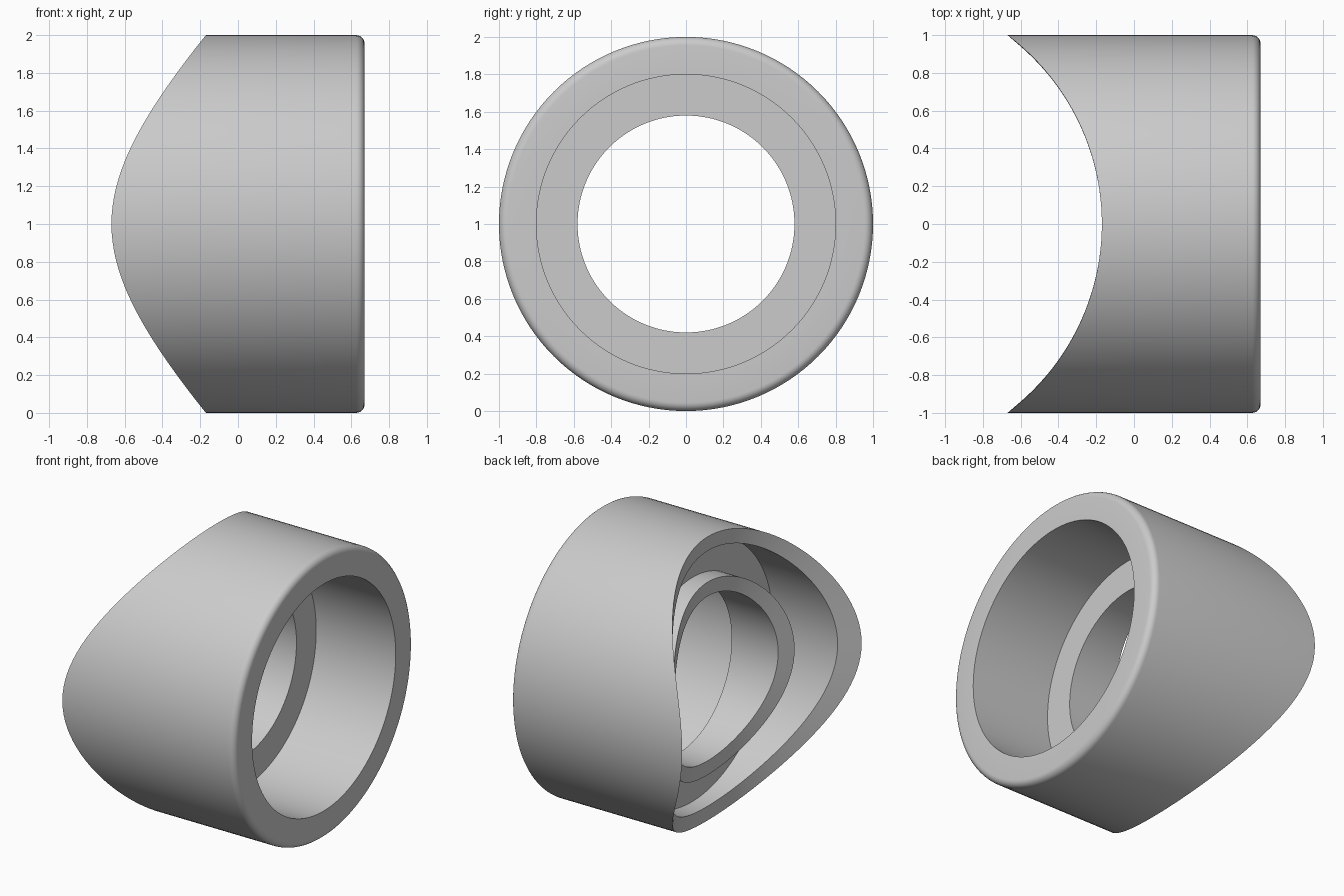
import bpy, bmesh, math

if "Cube" in bpy.data.objects:
    bpy.data.objects.remove(bpy.data.objects["Cube"])

SEG = 128
R_SADDLE = 1.25          # radius of the upright cylinder that cuts the left end
X_SADDLE = -1.42         # its axis position


def saddle_x(y):
    return X_SADDLE + math.sqrt(R_SADDLE ** 2 - y * y)


# closed profile of the turned body: (x, radius); x None = lies on the saddle cut
F = 0.045
profile = [(None, 1.0)]
profile += [(0.67 - F + F * math.sin(a), 1.0 - F + F * math.cos(a))
            for a in (math.radians(d) for d in range(0, 91, 15))]
profile += [
    (0.67, 0.8), (0.05, 0.8),        # rim face and right bore
    (0.05, 0.58), (None, 0.58),      # inner ledge and through hole
    (None, 0.68), (-0.05, 0.68),     # inner collar
    (-0.05, 0.9), (None, 0.9),       # groove floor and groove wall
]

# saddle-cut collar body
bm = bmesh.new()
rings = []
for x, r in profile:
    ring = []
    for i in range(SEG):
        a = 2 * math.pi * i / SEG
        y, z = r * math.cos(a), r * math.sin(a)
        ring.append(bm.verts.new((saddle_x(y) if x is None else x, y, 1 + z)))
    rings.append(ring)
for k, ring in enumerate(rings):
    nxt = rings[(k + 1) % len(rings)]
    for i in range(SEG):
        j = (i + 1) % SEG
        bm.faces.new((ring[i], nxt[i], nxt[j], ring[j]))
bmesh.ops.recalc_face_normals(bm, faces=bm.faces)

mesh = bpy.data.meshes.new("saddle_collar")
bm.to_mesh(mesh)
bm.free()
body = bpy.data.objects.new("saddle_collar", mesh)
bpy.context.collection.objects.link(body)

# plain grey
mat = bpy.data.materials.new("light grey")
mat.diffuse_color = (0.6, 0.6, 0.6, 1)
mat.use_nodes = True
mat.node_tree.nodes["Principled BSDF"].inputs["Base Color"].default_value = mat.diffuse_color
mesh.materials.append(mat)

bpy.context.view_layer.objects.active = body
body.select_set(True)
bpy.ops.object.shade_smooth_by_angle(angle=math.radians(35))
